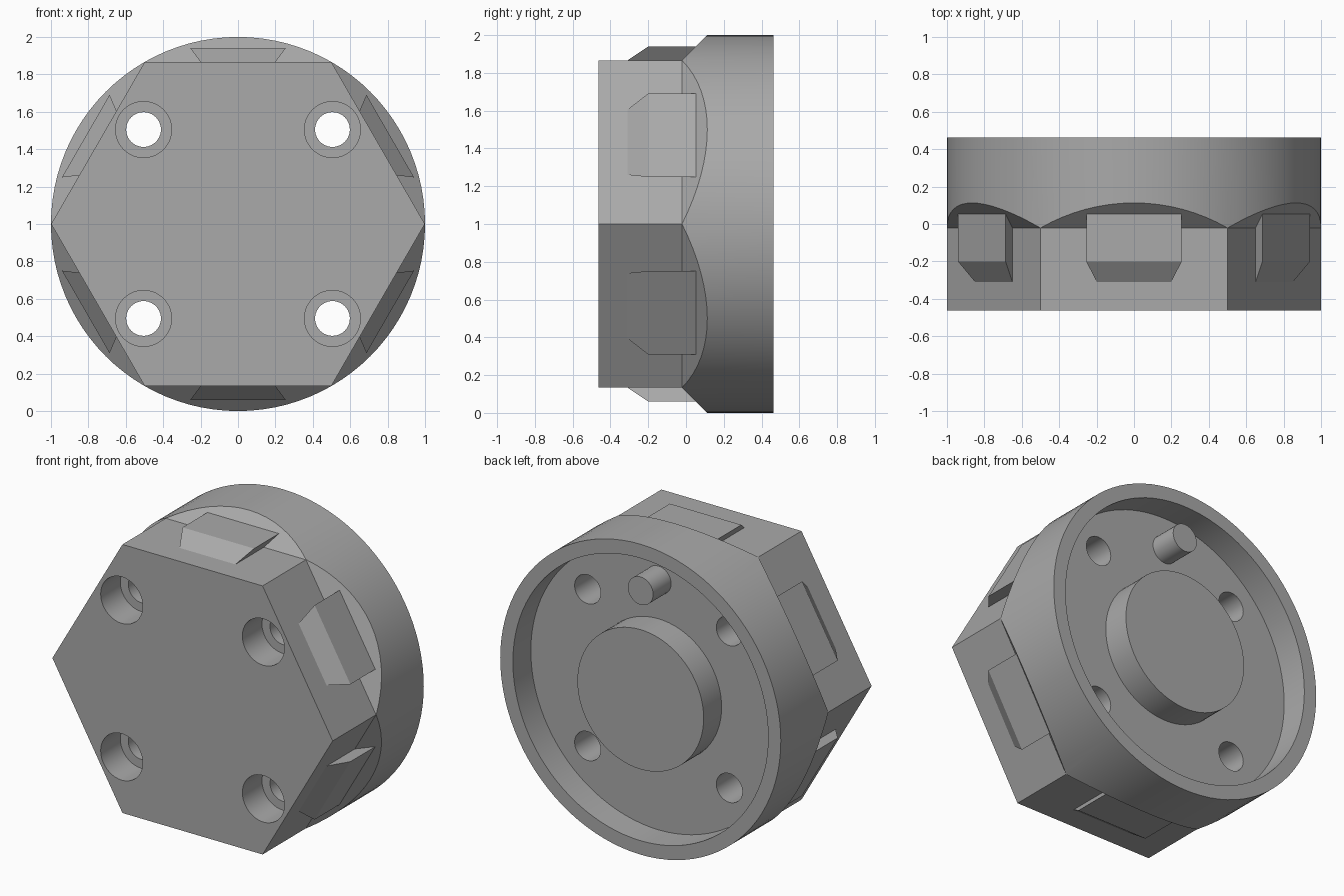
import bpy, bmesh, math
from mathutils import Matrix, Vector

if "Cube" in bpy.data.objects:
    bpy.data.objects.remove(bpy.data.objects["Cube"], do_unlink=True)

grey = bpy.data.materials.new("neutral grey")
grey.use_nodes = True
colour = (0.4, 0.4, 0.4, 1)
grey.diffuse_color = colour
grey.node_tree.nodes["Principled BSDF"].inputs["Base Color"].default_value = colour

FRONT, BACK, FLOOR, STEP = -0.463, 0.463, 0.28, -0.022


def finish(name, bm):
    bmesh.ops.recalc_face_normals(bm, faces=bm.faces)
    mesh = bpy.data.meshes.new(name)
    bm.to_mesh(mesh)
    bm.free()
    mesh.materials.append(grey)
    obj = bpy.data.objects.new(name, mesh)
    bpy.context.collection.objects.link(obj)
    return obj


def lathe(name, rings, sides, spots=((0, 0),)):
    """Stacked (y, radius) rings along y, repeated at each (x, z) spot."""
    bm = bmesh.new()
    for sx, sz in spots:
        loops = []
        for y, r in rings:
            angles = [math.tau * i / sides for i in range(sides)]
            loops.append([bm.verts.new((sx + r * math.cos(a), y, 1 + sz + r * math.sin(a)))
                          for a in angles])
        for low, high in zip(loops, loops[1:]):
            for i in range(sides):
                j = (i + 1) % sides
                bm.faces.new((low[i], low[j], high[j], high[i]))
        bm.faces.new(loops[0])
        bm.faces.new(loops[-1])
    return finish(name, bm)


def activate(obj):
    bpy.ops.object.select_all(action="DESELECT")
    obj.select_set(True)
    bpy.context.view_layer.objects.active = obj


def combine(obj, tool, operation):
    mod = obj.modifiers.new(operation, "BOOLEAN")
    mod.operation, mod.object, mod.solver = operation, tool, "EXACT"
    activate(obj)
    bpy.ops.object.modifier_apply(modifier=mod.name)
    bpy.data.objects.remove(tool, do_unlink=True)


# Hexagonal front that flares at 45 degrees into the round back
flare = 0.24
body = lathe("hexagonal_body", [(FRONT, 0.999), (STEP, 0.999),
             (STEP + flare * math.cos(math.pi / 6), 0.999 + flare), (0.6, 0.999 + flare)], 6)
combine(body, lathe("round_limit", [(-0.6, 1), (BACK, 1)], 96), "INTERSECT")

# Dovetail tab on each of the six flats
bm = bmesh.new()
for k in range(6):
    turn = Matrix.Rotation(k * math.pi / 3, 4, "Y")
    corners = []
    for half, front, height in ((0.255, -0.2, 0.94), (0.173, -0.363, 0.83)):
        for side in (-1, 1):
            for y in (front, 0.1):
                corners.append(bm.verts.new(turn @ Vector((side * half, y, height))))
    bmesh.ops.convex_hull(bm, input=corners)
bmesh.ops.translate(bm, verts=bm.verts, vec=(0, 0, 1))
combine(body, finish("side_tabs", bm), "UNION")

# Rear recess, then four counterbored through holes
combine(body, lathe("recess", [(FLOOR, 0.91), (0.6, 0.91)], 96), "DIFFERENCE")
spots = [(sx * 0.505, sz * 0.505) for sx in (-1, 1) for sz in (-1, 1)]
combine(body, lathe("screw_holes", [(-0.6, 0.15), (FRONT + 0.2, 0.15),
        (FRONT + 0.2, 0.093), (0.6, 0.093)], 40, spots), "DIFFERENCE")

# Raised hub and locating pin in the recess
hub = lathe("center_hub", [(FLOOR - 0.01, 0.45), (BACK, 0.45)], 72)
pin = lathe("locating_pin", [(FLOOR - 0.01, 0.09), (BACK, 0.09)], 32, [(0, 0.7)])

for obj in (body, hub, pin):
    activate(obj)
    bpy.ops.object.shade_smooth_by_angle(angle=math.radians(30))
